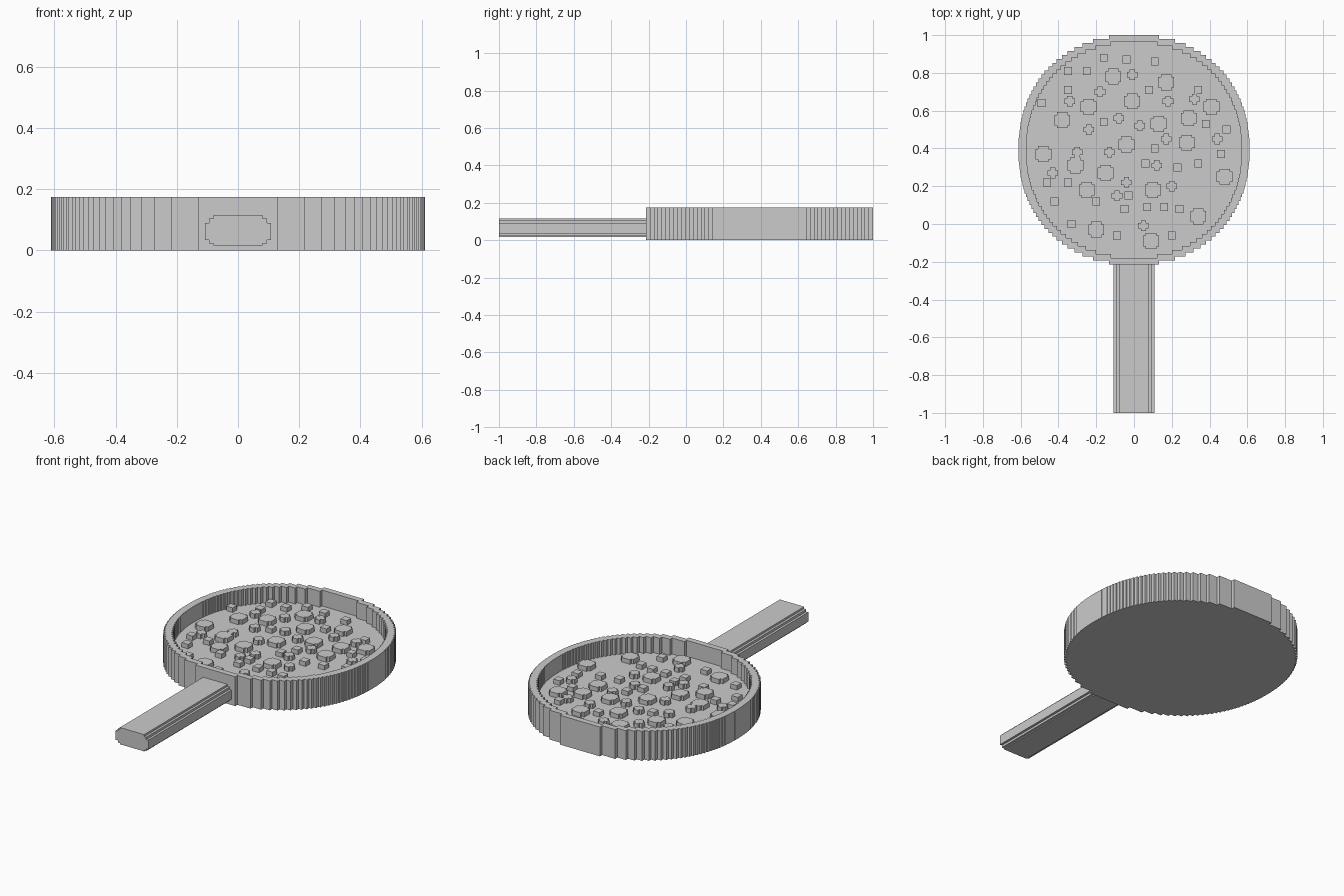
import bpy
import bmesh
from mathutils import Vector

cube = bpy.data.objects.get("Cube")
if cube:
    bpy.data.objects.remove(cube, do_unlink=True)

grey = bpy.data.materials.new("plain grey")
grey.use_nodes = True
grey.diffuse_color = (0.6, 0.6, 0.6, 1)
grey.node_tree.nodes["Principled BSDF"].inputs["Base Color"].default_value = grey.diffuse_color

CENTRE = Vector((0, 0.393))
FLOOR, RIM, BUMP = 0.08, 0.175, 0.027


def add_prism(bm, outline, base, rise):
    """Extrude a closed outline of 3D points along the rise vector."""
    face = bm.faces.new([bm.verts.new(Vector(p) + Vector(base)) for p in outline])
    moved = bmesh.ops.extrude_face_region(bm, geom=[face])["geom"]
    verts = [v for v in moved if isinstance(v, bmesh.types.BMVert)]
    bmesh.ops.translate(bm, verts=verts, vec=rise)


def finish(name, bm):
    bmesh.ops.recalc_face_normals(bm, faces=bm.faces)
    mesh = bpy.data.meshes.new(name)
    bm.to_mesh(mesh)
    bm.free()
    mesh.materials.append(grey)
    obj = bpy.data.objects.new(name, mesh)
    bpy.context.collection.objects.link(obj)
    return obj


def stepped_disc(rx, ry, power, rows):
    """Staircase outline of a rounded disc, one step per row."""
    step = 2 * ry / rows
    right = []
    for i in range(rows):
        y = -ry + i * step
        middle = abs(y + step / 2) / ry
        x = rx * (1 - middle ** power) ** (1 / power)
        right += [(x, y, 0), (x, y + step, 0)]
    return right + [(-x, y, z) for x, y, z in reversed(right)]


def notched_square(half, notch):
    """Square outline with a small step cut out of each corner."""
    inner = half - notch
    corner = [(half, inner), (inner, inner), (inner, half)] if notch else [(half, half)]
    points = []
    for turn in range(4):
        points += [(x, y, 0) for x, y in corner]
        corner = [(-y, x) for x, y in corner]
    return points


# Round pan, hollowed from above
bm = bmesh.new()
add_prism(bm, stepped_disc(0.612, 0.607, 2.15, 58), (*CENTRE, 0), (0, 0, RIM))
pan = finish("pan", bm)
bm = bmesh.new()
add_prism(bm, stepped_disc(0.57, 0.572, 2.1, 54), (*CENTRE, FLOOR), (0, 0, RIM))
hollow = finish("pan_hollow", bm)
hollow.hide_render = True
cut = pan.modifiers.new("hollow", "BOOLEAN")
cut.operation, cut.solver, cut.object = "DIFFERENCE", "EXACT", hollow
bpy.context.view_layer.objects.active = pan
bpy.ops.object.modifier_apply(modifier=cut.name)
bpy.data.objects.remove(hollow, do_unlink=True)

# Handle with stepped edges
half_profile = [(0.08, 0.016), (0.08, 0.022), (0.094, 0.022), (0.094, 0.035), (0.108, 0.035),
                (0.108, 0.09), (0.094, 0.09), (0.094, 0.104), (0.08, 0.104), (0.08, 0.116)]
profile = half_profile + [(-x, z) for x, z in reversed(half_profile)]
bm = bmesh.new()
add_prism(bm, [(x, 0, z) for x, z in profile], (0, -1, 0), (0, 0.8, 0))
finish("handle", bm)

# Raised pieces on the pan floor, placed in hundredths
large = [(-11, 78), (17, 75), (-24, 62), (-1, 65), (-38, 55), (41, 62), (29, 56), (13, 53),
         (-4, 42), (28, 43), (-48, 37), (48, 25), (-25, 18), (10, 18), (-20, -3), (34, 4),
         (9, -9), (-31, 31), (-15, 27)]
crosses = [(-1, 79), (-18, 70), (18, 65), (32, 66), (-34, 65), (-8, 56), (3, 52), (-24, 50),
           (-13, 38), (17, 45), (-30, 38), (12, 31), (-43, 27), (-4, 22), (20, 20), (-9, 15),
           (5, -1), (44, 45)]
squares = [(-16, 88), (-4, 87), (11, 86), (-35, 81), (-25, 81), (-35, 71), (8, 71), (34, 71),
           (-49, 64), (-16, 54), (38, 53), (49, 50), (11, 40), (46, 37), (6, 32), (34, 32),
           (23, 30), (-46, 22), (-35, 22), (-42, 12), (-3, 15), (7, 9), (16, 9), (24, 8),
           (-5, 8), (-33, 0), (-9, -6), (20, -6), (-20, 12)]
for name, spots, half, notch in (("large_bumps", large, 0.042, 0.014),
                                 ("cross_bumps", crosses, 0.028, 0.014),
                                 ("square_bumps", squares, 0.021, 0)):
    bm = bmesh.new()
    for x, y in spots:
        add_prism(bm, notched_square(half, notch), (x / 100, y / 100, FLOOR - 0.01),
                  (0, 0, BUMP + 0.01))
    finish(name, bm)
